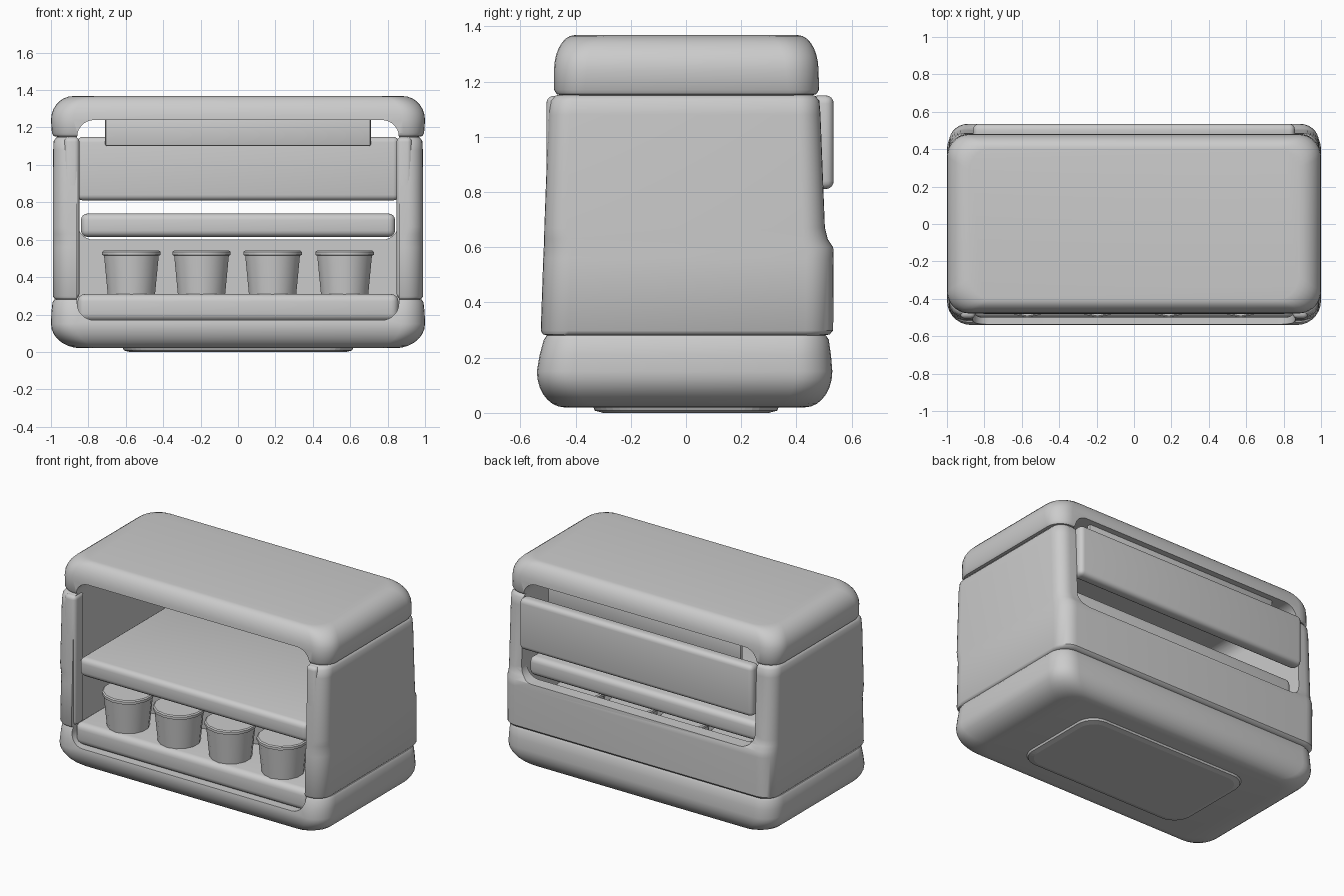
import bpy, bmesh
from math import sin, cos, pi, radians

if "Cube" in bpy.data.objects:
    bpy.data.objects.remove(bpy.data.objects["Cube"])


def finish(obj, angle=40):
    bpy.ops.object.select_all(action='DESELECT')
    obj.select_set(True)
    bpy.context.view_layer.objects.active = obj
    bpy.ops.object.shade_smooth_by_angle(angle=radians(angle))


def rounded_rect(x0, x1, y0, y1, r, n=7):
    pts = []
    for cx, cy, a in ((x1 - r, y1 - r, 0), (x0 + r, y1 - r, 90),
                      (x0 + r, y0 + r, 180), (x1 - r, y0 + r, 270)):
        for i in range(n + 1):
            t = radians(a + 90 * i / n)
            pts.append((cx + r * cos(t), cy + r * sin(t)))
    return pts


def skin(name, loops):
    """Closed solid through a stack of equal-length point loops."""
    bm = bmesh.new()
    rings = [[bm.verts.new(p) for p in loop] for loop in loops]
    for a, b in zip(rings, rings[1:]):
        for i in range(len(a)):
            j = (i + 1) % len(a)
            bm.faces.new((a[i], a[j], b[j], b[i]))
    bm.faces.new(rings[0][::-1])
    bm.faces.new(rings[-1])
    bmesh.ops.recalc_face_normals(bm, faces=bm.faces)
    me = bpy.data.meshes.new(name)
    bm.to_mesh(me)
    bm.free()
    obj = bpy.data.objects.new(name, me)
    bpy.context.collection.objects.link(obj)
    return obj


def loft(name, rings):
    """rings: (z, half width, front y, back y, corner radius)"""
    return skin(name, [[(x, y, z) for x, y in rounded_rect(-hx, hx, y0, y1, r)]
                       for z, hx, y0, y1, r in rings])


def tunnel(name, y0, y1, z0):
    """Rounded opening cutter running along y."""
    outline = rounded_rect(-0.86, 0.86, z0, 1.24, 0.09)
    obj = skin(name, [[(x, y, z) for x, z in outline] for y in (y0, y1)])
    obj.hide_render = True
    return obj


def box(name, x, y, z, r, seg=4):
    bm = bmesh.new()
    bmesh.ops.create_cube(bm, size=1)
    for v in bm.verts:
        v.co = [a + (b - a) * (c + 0.5) for (a, b), c in zip((x, y, z), v.co)]
    bmesh.ops.bevel(bm, geom=bm.edges[:], offset=r, segments=seg,
                    profile=0.5, affect='EDGES')
    me = bpy.data.meshes.new(name)
    bm.to_mesh(me)
    bm.free()
    obj = bpy.data.objects.new(name, me)
    bpy.context.collection.objects.link(obj)
    finish(obj)
    return obj


arcs = [i / 7 * pi / 2 for i in range(8)]

# Base tub: curved underside, slight taper and a rolled seam on top
base = [(0.02 + 0.13 * (1 - cos(t)), 1 - 0.16 * (1 - sin(t)),
         -0.54 + 0.1 * (1 - sin(t)), 0.53 - 0.1 * (1 - sin(t)), 0.13) for t in arcs]
base += [(0.21, 0.998, -0.53, 0.525, 0.13), (0.265, 0.992, -0.515, 0.517, 0.12),
         (0.28, 0.982, -0.505, 0.507, 0.11), (0.284, 0.965, -0.488, 0.49, 0.1)]

# Middle walls: lower back bulges outwards below the rear opening
walls = [(0.28, 0.965, -0.5, 0.5, 0.08), (0.284, 0.98, -0.518, 0.52, 0.09),
         (0.298, 0.99, -0.526, 0.533, 0.1), (0.56, 0.99, -0.517, 0.535, 0.1),
         (0.60, 0.99, -0.515, 0.533, 0.1), (0.63, 0.99, -0.514, 0.513, 0.09),
         (0.67, 0.99, -0.513, 0.503, 0.08), (1.08, 0.988, -0.498, 0.487, 0.08),
         (1.13, 0.985, -0.492, 0.483, 0.08), (1.148, 0.97, -0.475, 0.468, 0.07),
         (1.152, 0.955, -0.46, 0.45, 0.06)]

# Top cap: rolled lower seam and a rounded crown
cap = [(1.15, 0.965, -0.45, 0.455, 0.09), (1.154, 0.985, -0.468, 0.472, 0.1),
       (1.17, 0.995, -0.478, 0.482, 0.11)]
cap += [(1.24 + 0.128 * sin(t), 1 - 0.12 * (1 - cos(t)),
         -0.478 + 0.075 * (1 - cos(t)), 0.48 - 0.075 * (1 - cos(t)), 0.12) for t in arcs]

shell = [loft("base_tub", base), loft("side_walls", walls), loft("top_cap", cap)]

# Front opening and smaller rear opening cut through the shell
cutters = [tunnel("front_opening_cutter", -1, 0.45, 0.17),
           tunnel("rear_opening_cutter", 0.3, 1, 0.60)]
for obj in shell:
    bpy.context.view_layer.objects.active = obj
    for c in cutters:
        if obj.name == "base_tub" and c.name.startswith("rear"):
            continue
        m = obj.modifiers.new("cut", 'BOOLEAN')
        m.operation = 'DIFFERENCE'
        m.solver = 'EXACT'
        m.object = c
        bpy.ops.object.modifier_apply(modifier=m.name)
    finish(obj)
for c in cutters:
    bpy.data.objects.remove(c)

# Rounded lip around the front opening edges
for s in (-1, 1):
    box("front_post_left" if s < 0 else "front_post_right",
        sorted((s * 0.848, s * 0.93)), (-0.505, -0.40), (0.285, 1.148), 0.025)

# Rear flap, ceiling strip, shelf and tray
box("rear_upper_panel", (-0.86, 0.86), (0.45, 0.535), (0.81, 1.15), 0.03)
box("rear_ceiling_strip", (-0.71, 0.71), (0.41, 0.44), (1.10, 1.26), 0.01, 2)
box("shelf", (-0.84, 0.84), (-0.48, 0.46), (0.615, 0.74), 0.035)
box("cup_tray", (-0.858, 0.858), (-0.50, 0.455), (0.165, 0.31), 0.04)

# Underside foot pad
loft("foot_pad", [(0.0, 0.58, -0.30, 0.30, 0.1), (0.008, 0.61, -0.33, 0.33, 0.12),
                  (0.03, 0.62, -0.34, 0.34, 0.12)])


# Lidded cups standing in rows on the tray
def cup(name, x, y):
    profile = [(0.29, 0.128), (0.515, 0.15), (0.518, 0.16), (0.535, 0.16), (0.541, 0.152)]
    obj = skin(name, [[(x + r * cos(2 * pi * (i + 0.5) / 14), y + r * sin(2 * pi * (i + 0.5) / 14), z)
                       for i in range(14)] for z, r in profile])
    finish(obj, 30)


for row, y in enumerate((-0.34, 0.0, 0.29)):
    for col, x in enumerate((-0.57, -0.195, 0.185, 0.57)):
        cup(f"cup_{row + 1}_{col + 1}", x, y)
